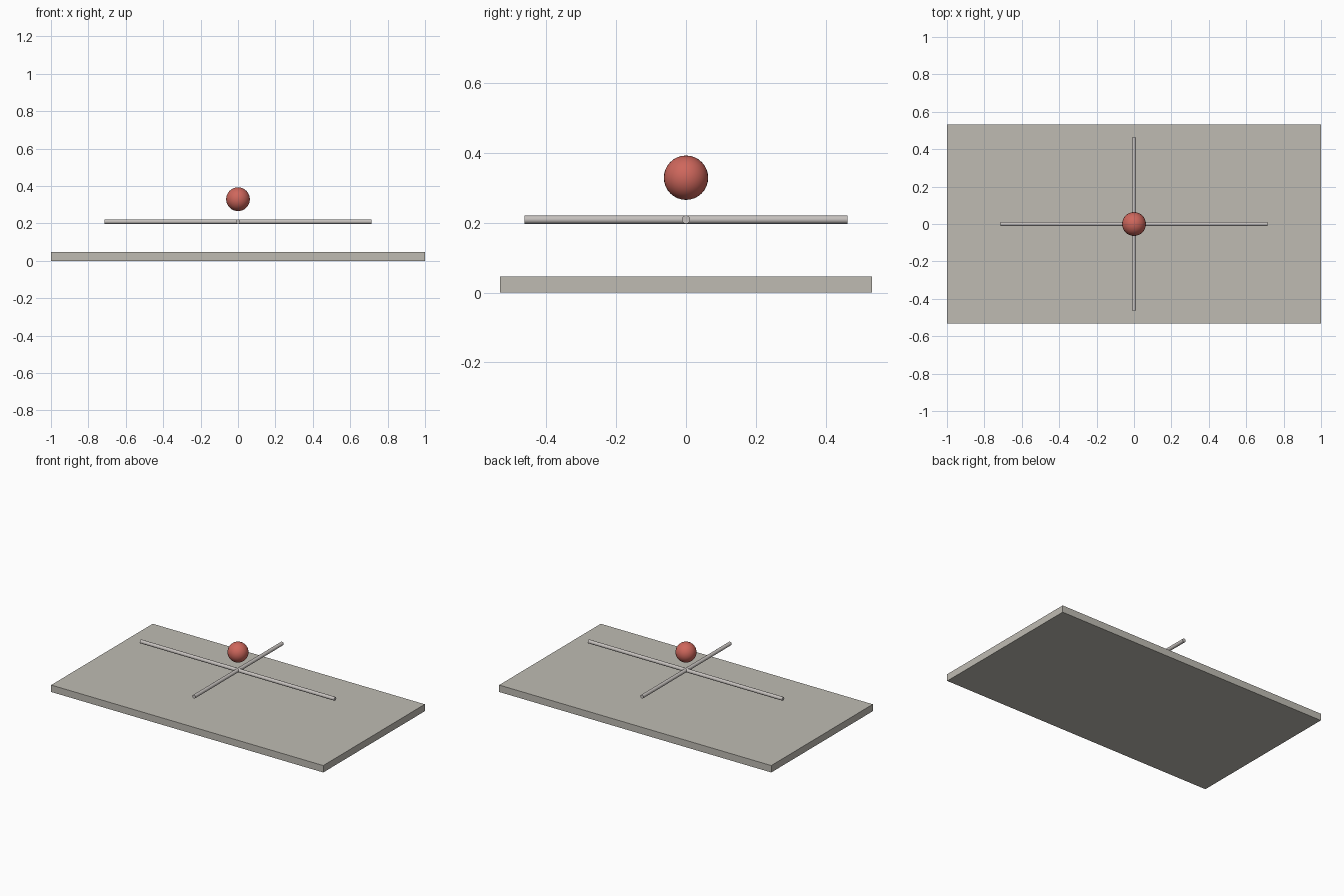
import bpy
from math import pi, radians

cube = bpy.data.objects.get("Cube")
if cube:
    bpy.data.objects.remove(cube, do_unlink=True)


def material(name, rgb):
    mat = bpy.data.materials.new(name)
    mat.use_nodes = True
    color = (*rgb, 1)
    mat.diffuse_color = color
    mat.node_tree.nodes["Principled BSDF"].inputs["Base Color"].default_value = color
    return mat


def finish(name, mat, smooth=False):
    obj = bpy.context.object
    obj.name = name
    obj.data.materials.append(mat)
    if smooth:
        bpy.ops.object.shade_smooth_by_angle(angle=radians(40))
    return obj


stone = material("warm grey", (0.52, 0.50, 0.45))
steel = material("light grey", (0.56, 0.53, 0.51))
red = material("soft red", (0.62, 0.135, 0.107))

# Flat base slab
bpy.ops.mesh.primitive_cube_add(size=1, location=(0, 0, 0.023))
slab = finish("base_slab", stone)
slab.scale = (2, 1.066, 0.046)

# Two crossed rods floating above the slab
for name, length, turn in (("long_rod", 1.428, (0, pi / 2, 0)),
                           ("cross_rod", 0.926, (pi / 2, 0, 0))):
    bpy.ops.mesh.primitive_cylinder_add(vertices=24, radius=0.012, depth=length,
                                        location=(0, 0, 0.209), rotation=turn)
    finish(name, steel, smooth=True)

# Ball above the crossing
bpy.ops.mesh.primitive_uv_sphere_add(segments=32, ring_count=16, radius=0.0635,
                                     location=(0, 0, 0.329))
finish("ball", red, smooth=True)
